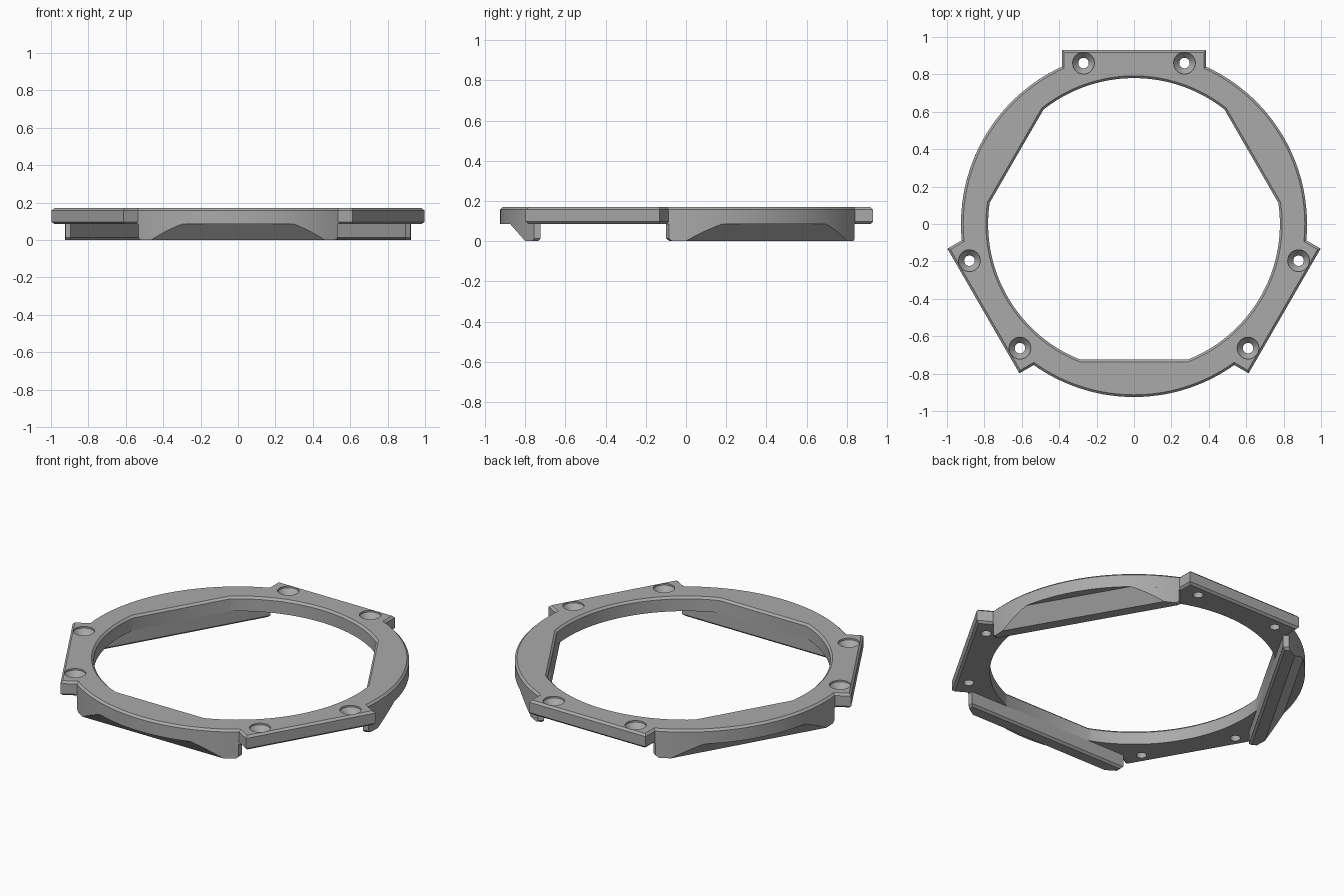
import bpy, bmesh, math
from mathutils import Vector, Matrix

if "Cube" in bpy.data.objects:
    bpy.data.objects.remove(bpy.data.objects["Cube"])

TOP, MID = 0.17, 0.085        # plate top and underside heights
R_OUT, R_IN = 0.925, 0.78     # ring radii
PAD_W, PAD_Y = 0.385, 0.93    # mounting pad half width and reach
FLAT = 0.725                  # distance of the inner flats
CH = 0.012                    # edge chamfer
THIRD = math.tau / 3

grey = bpy.data.materials.new("satin grey")
grey.use_nodes = True
grey.diffuse_color = (0.4, 0.4, 0.4, 1)
grey.node_tree.nodes["Principled BSDF"].inputs["Base Color"].default_value = (0.4, 0.4, 0.4, 1)


def make_object(name, bm):
    bmesh.ops.recalc_face_normals(bm, faces=bm.faces)
    mesh = bpy.data.meshes.new(name)
    bm.to_mesh(mesh)
    bm.free()
    mesh.materials.append(grey)
    obj = bpy.data.objects.new(name, mesh)
    bpy.context.collection.objects.link(obj)
    return obj


def loft(name, layers):
    """Solid through stacked outlines given as (z, points)."""
    bm = bmesh.new()
    rings = [[bm.verts.new((x, y, z)) for x, y in pts] for z, pts in layers]
    for low, high in zip(rings, rings[1:]):
        for i in range(len(low)):
            bm.faces.new((low[i - 1], low[i], high[i], high[i - 1]))
    bm.faces.new(rings[0])
    bm.faces.new(rings[-1])
    return make_object(name, bm)


def arc(r, a0, a1, n):
    return [(r * math.cos(a0 + (a1 - a0) * i / n), r * math.sin(a0 + (a1 - a0) * i / n))
            for i in range(n + 1)]


def threefold(points):
    out = []
    for k in range(3):
        c, s = math.cos(k * THIRD), math.sin(k * THIRD)
        out += [(c * x - s * y, s * x + c * y) for x, y in points]
    return out


def outer_outline(pad_inset, arc_inset):
    """Ring outline with three projecting pads, first pad at the back."""
    w, y, r = PAD_W - pad_inset, PAD_Y - pad_inset, R_OUT - arc_inset
    a = math.asin(w / r)
    sweep = arc(r, math.pi / 2 + a, math.pi / 2 + THIRD - a, 48)
    return threefold([(w, y), (-w, y)] + sweep)


def inner_outline(grow):
    """Round opening with three straight flats."""
    r = R_IN + grow
    a = math.acos((FLAT + grow) / r)
    return threefold(arc(r, -math.pi / 2 + a, -math.pi / 2 + THIRD - a, 48))


def cut(target, cutter):
    mod = target.modifiers.new("cut", "BOOLEAN")
    mod.operation, mod.solver, mod.object = "DIFFERENCE", "EXACT", cutter
    bpy.context.view_layer.objects.active = target
    bpy.ops.object.modifier_apply(modifier=mod.name)
    bpy.data.objects.remove(cutter)


# Upper ring plate with chamfered rims
plate = loft("ring_plate", [
    (MID, outer_outline(CH, 0)), (MID + CH, outer_outline(0, 0)),
    (TOP - CH, outer_outline(0, 0)), (TOP, outer_outline(CH, CH))])
cut(plate, loft("opening_cutter", [
    (-0.1, inner_outline(0)), (TOP - CH, inner_outline(0)),
    (TOP, inner_outline(CH)), (TOP + 0.1, inner_outline(CH))]))

# Countersunk screw holes, two per pad
for k in range(3):
    for side in (-1, 1):
        p = Matrix.Rotation(k * THIRD, 3, "Z") @ Vector((side * 0.27, 0.86, 0))
        circle = lambda r: [(p.x + x, p.y + y) for x, y in arc(r, 0, math.tau, 32)[:-1]]
        cut(plate, loft("screw_cutter", [
            (0, circle(0.028)), (TOP - 0.045, circle(0.028)),
            (TOP - 0.01, circle(0.058)), (TOP + 0.1, circle(0.058))]))


def slice_off(bm, point, normal):
    geom = bm.verts[:] + bm.edges[:] + bm.faces[:]
    res = bmesh.ops.bisect_plane(bm, geom=geom, plane_co=point, plane_no=normal, clear_outer=True)
    edges = [e for e in res["geom_cut"] if isinstance(e, bmesh.types.BMEdge)]
    bmesh.ops.edgeloop_fill(bm, edges=edges)


# Lower feet: circle segments with a sloped outer face, one per inner flat
feet = []
for k, name in enumerate(("front_foot", "left_foot", "right_foot")):
    bm = bmesh.new()
    bmesh.ops.create_cone(bm, cap_ends=True, segments=192, radius1=R_OUT, radius2=R_OUT,
                          depth=MID, matrix=Matrix.Translation((0, 0, MID / 2)))
    slice_off(bm, (0, -FLAT, 0), (0, 1, 0))
    slice_off(bm, (0, -0.8, 0), (0, -MID, -0.075))
    slice_off(bm, (0, -FLAT - CH, 0), (0, 1, -1))
    for side in (-1, 1):
        slice_off(bm, (side * 0.533, 0, 0), (side, 0, 0))
        slice_off(bm, (side * 0.52, 0, 0), (side, 0, -1))
    bm.transform(Matrix.Rotation(k * THIRD, 4, "Z"))
    feet.append(make_object(name, bm))

# Smooth round walls, crisp chamfers
bpy.ops.object.select_all(action="DESELECT")
for obj in [plate] + feet:
    obj.select_set(True)
bpy.context.view_layer.objects.active = plate
bpy.ops.object.shade_smooth_by_angle(angle=math.radians(25))
